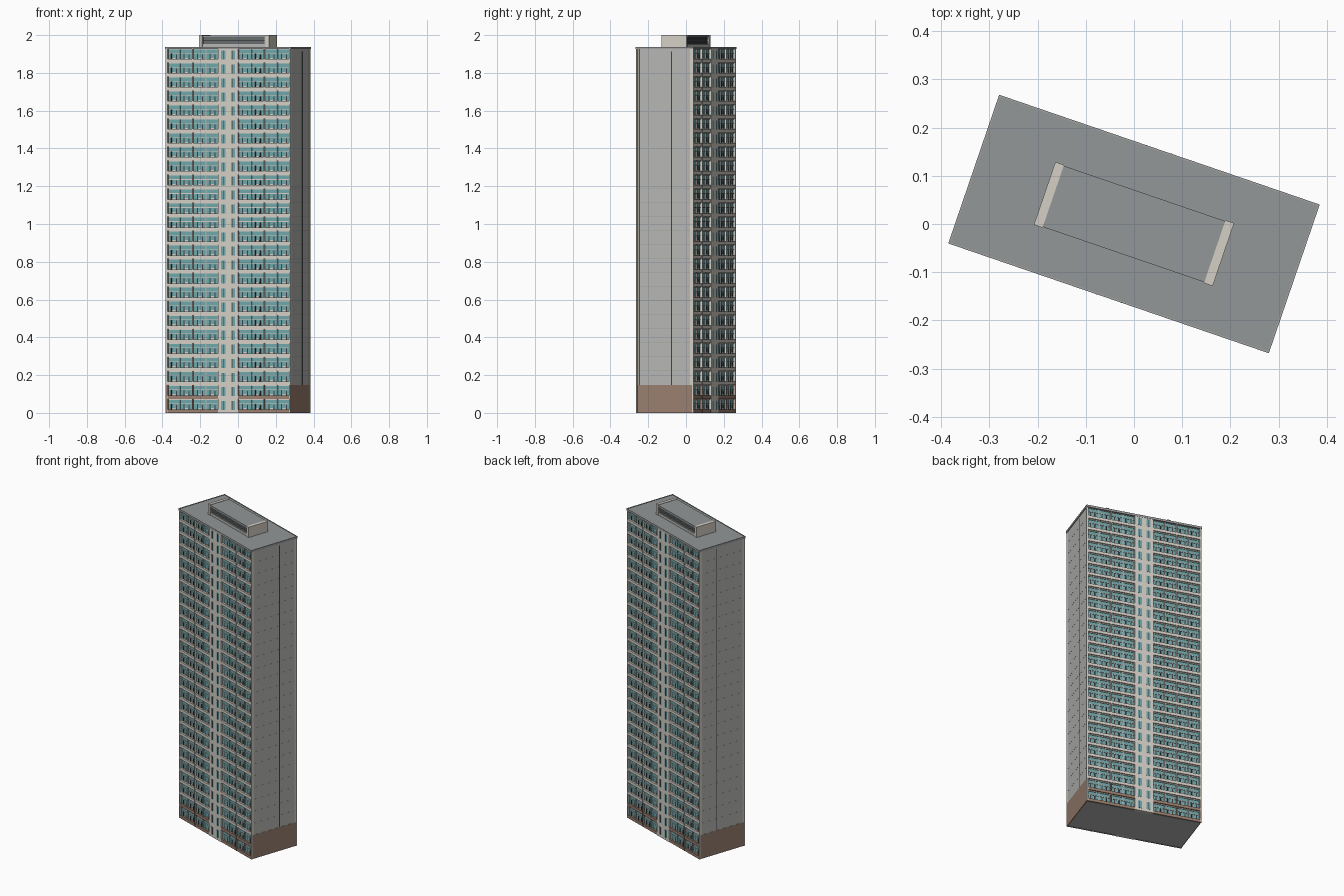
import bpy, bmesh, math
from mathutils import Matrix

if "Cube" in bpy.data.objects:
    bpy.data.objects.remove(bpy.data.objects["Cube"])

ROT = Matrix.Rotation(math.radians(-18.9), 4, 'Z')   # tower is turned on plan
FLOORS, FH = 26, 0.0742
L, D = 0.348, 0.1605                                 # half length, half depth
H = FLOORS * FH


def mat(name, r, g, b):
    m = bpy.data.materials.new(name)
    m.diffuse_color = (r, g, b, 1)
    m.use_nodes = True
    m.node_tree.nodes["Principled BSDF"].inputs["Base Color"].default_value = m.diffuse_color
    return m


BEIGE = mat("beige", 0.66, 0.62, 0.56)
TEAL = mat("teal_glass", 0.16, 0.38, 0.40)
DARK = mat("dark", 0.05, 0.055, 0.06)
BROWN = mat("brown", 0.32, 0.21, 0.16)
ROOF = mat("roof_grey", 0.29, 0.31, 0.31)
WALL = mat("wall_grey", 0.47, 0.47, 0.46)
JOINT = mat("joint_grey", 0.36, 0.36, 0.36)


def part(name, boxes, material):
    """One object from boxes given as (x0, x1, y0, y1, z0, z1)."""
    bm = bmesh.new()
    for x0, x1, y0, y1, z0, z1 in boxes:
        m = (ROT @ Matrix.Translation(((x0 + x1) / 2, (y0 + y1) / 2, (z0 + z1) / 2))
             @ Matrix.Diagonal((abs(x1 - x0), abs(y1 - y0), abs(z1 - z0), 1)))
        bmesh.ops.create_cube(bm, size=1, matrix=m)
    me = bpy.data.meshes.new(name)
    bm.to_mesh(me)
    bm.free()
    me.materials.append(material)
    ob = bpy.data.objects.new(name, me)
    bpy.context.collection.objects.link(ob)


def facade(boxes):
    """Repeat front boxes (x0, x1, depth0, depth1, z0, z1) on the back."""
    out = []
    for x0, x1, d0, d1, z0, z1 in boxes:
        out += [(x0, x1, -d1, -d0, z0, z1), (-x1, -x0, d0, d1, z0, z1)]
    return out


def ends(boxes):
    """Mirror boxes on the right end to the left end."""
    return boxes + [(-b[1], -b[0], *b[2:]) for b in boxes]


G = D - 0.012                                        # glass plane depth
bays = [(-0.343, -0.203), (-0.197, -0.056), (0.056, 0.197), (0.203, 0.343)]
ZB = 2 * FH                                          # top of brown base

# core and glazing
part("core", [(-L + 0.006, L - 0.006, -G + 0.004, G - 0.004, 0, H)], WALL)
part("window_glass", facade([(a, b, G - 0.006, G, 0, H) for a, b in bays]), TEAL)

# floor bands, vertical fins, window frames and door openings
bands, base_bands, frames, posts, doors, rails = [], [], [], [], [], []
for f in range(FLOORS):
    z = f * FH
    for a, b in bays:
        (base_bands if f < 2 else bands).append((a, b, G - 0.002, D - 0.001, z, z + 0.018))
        frames.append((a, b, G, G + 0.003, z + 0.047, z + 0.050))
        frames.append((a, b, G, G + 0.004, z + 0.069, z + FH))
        w = b - a
        posts.append((a + w / 2 - 0.0018, a + w / 2 + 0.0018, G, G + 0.006, z + 0.018, z + FH))
        for t in (0.0, 0.5):
            x = a + w * t
            doors.append((x + w * 0.13, x + w * 0.17, G, G + 0.002, z + 0.018, z + 0.047))
            doors.append((x + w * 0.33, x + w * 0.37, G, G + 0.002, z + 0.018, z + 0.043))
            rails.append((x + w * 0.19, x + w * 0.31, G, G + 0.002, z + 0.018, z + 0.025))
part("floor_bands", facade(bands), BEIGE)
part("base_floor_bands", facade(base_bands), BROWN)
part("window_transoms", facade(frames), BEIGE)
part("window_posts", facade(posts), WALL)
part("door_openings", facade(doors), DARK)
part("window_sills", facade(rails), BEIGE)

fin_x = [(-L, -0.343), (-0.203, -0.197), (0.197, 0.203), (0.343, L)]
part("vertical_fins", facade([(a, b, G - 0.006, D, ZB, H) for a, b in fin_x]), BEIGE)
part("base_fins", facade([(a, b, G - 0.006, D, 0, ZB) for a, b in fin_x]), BROWN)

# central stair column with paired slot windows
part("stair_column", facade([(-0.056, 0.056, G - 0.006, D + 0.001, 0, H)]), BEIGE)
slots, mullions = [], []
for f in range(FLOORS):
    z = f * FH
    for c in (-0.027, 0.027):
        slots.append((c - 0.012, c + 0.012, D, D + 0.0018, z + 0.016, z + 0.064))
        mullions.append((c - 0.0015, c + 0.0015, D, D + 0.0028, z + 0.016, z + 0.064))
part("stair_windows", facade(slots), TEAL)
part("stair_window_mullions", facade(mullions), DARK)

# end walls, corner trims, panel joints
Y = D - 0.006
part("end_walls", ends([(L - 0.010, L - 0.001, -Y, Y, ZB, H)]), WALL)
part("base_end_walls", ends([(L - 0.010, L, -Y, Y, 0, ZB)]), BROWN)
part("corner_trims", ends([(L - 0.008, L + 0.002, s * (D - 0.007), s * D, 0, H)
                           for s in (-1, 1)]), BEIGE)
part("panel_joints", ends([(L - 0.004, L - 0.0006, -Y, Y, f * FH - 0.0006, f * FH + 0.0006)
                           for f in range(3, FLOORS)]), JOINT)
part("end_wall_slot", ends([(L - 0.004, L - 0.0003, 0.035, 0.040, ZB, H - 0.015)]), DARK)

# roof slab with thin rim
part("roof_slab", [(-L - 0.003, L + 0.003, -D - 0.002, D + 0.002, H - 0.004, H + 0.006)], ROOF)
part("roof_rim", [(-L - 0.0035, L + 0.0035, s * (D - 0.001), s * (D + 0.0025), H - 0.004, H + 0.009)
                  for s in (-1, 1)] +
     ends([(L, L + 0.0035, -D - 0.0025, D + 0.0025, H - 0.004, H + 0.009)]), JOINT)

# rooftop plant room: beige end blocks, louvred middle
part("plant_end_walls", ends([(0.177, 0.196, -0.069, 0.069, H, 2.0)]), BEIGE)
part("plant_room", [(-0.178, 0.178, -0.060, 0.060, H, 1.990)], DARK)
part("plant_roof", [(-0.178, 0.178, -0.067, 0.067, 1.990, 1.998)], ROOF)
part("plant_frame", facade([(-0.178, 0.178, 0.055, 0.066, H, 1.952),
                            (-0.178, -0.172, 0.055, 0.066, 1.952, 1.990),
                            (0.172, 0.178, 0.055, 0.066, 1.952, 1.990)]), WALL)
part("plant_louvres", facade([(-0.172, 0.172, 0.058, 0.063, 1.956 + i * 0.009, 1.960 + i * 0.009)
                              for i in range(4)]), ROOF)
